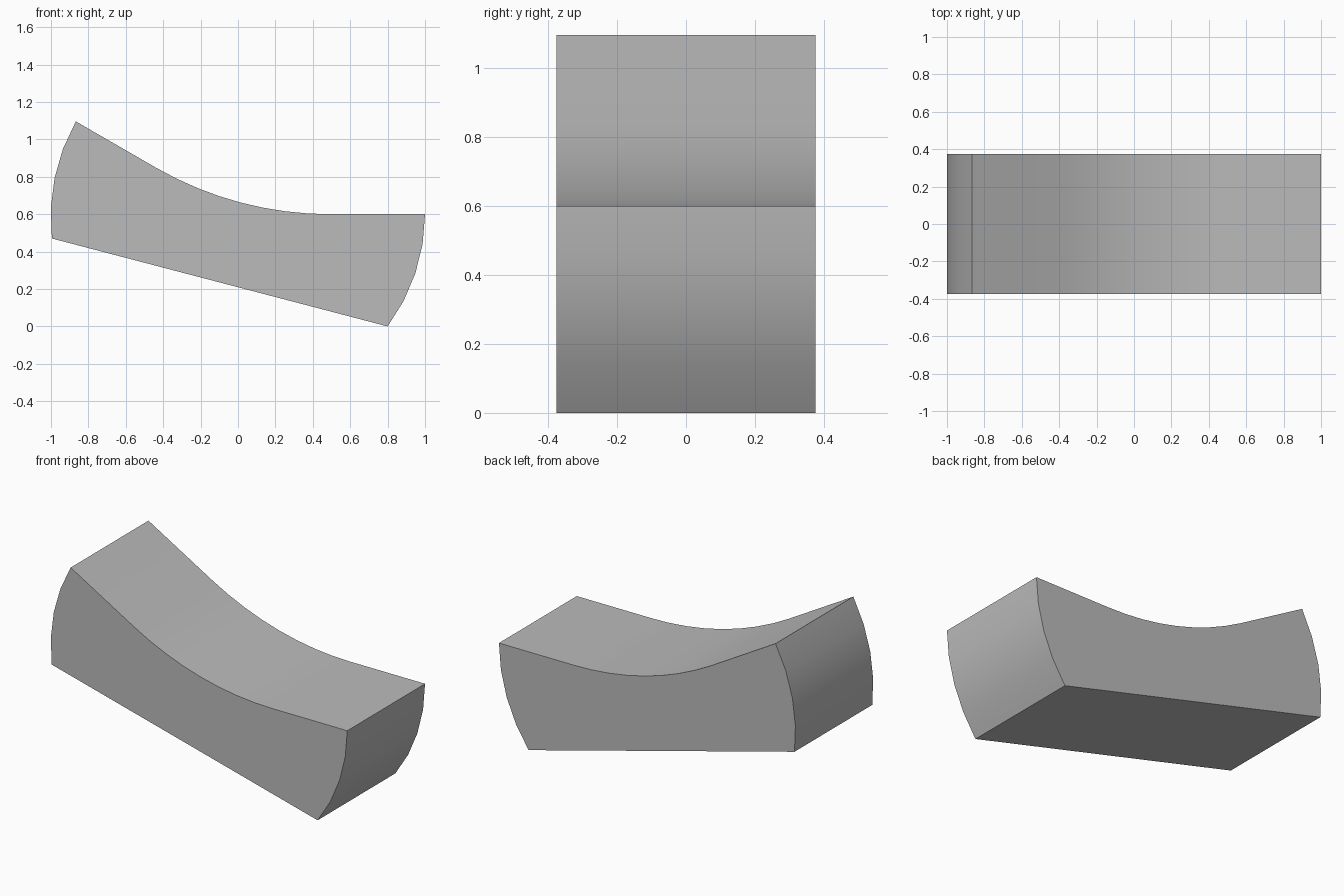
import bpy
import bmesh
import math
from mathutils import Vector

cube = bpy.data.objects.get("Cube")
if cube:
    bpy.data.objects.remove(cube, do_unlink=True)

HALF_WIDTH = 0.375


def arc(start, end, sagitta, steps):
    """Points of a circular arc that bulges to the right of start -> end."""
    a, b = Vector(start), Vector(end)
    chord = b - a
    length = chord.length
    radius = length ** 2 / (8 * sagitta) + sagitta / 2
    along = chord / length
    out = Vector((along.y, -along.x))
    centre = (a + b) / 2 - out * (radius - sagitta)
    half = math.asin(length / (2 * radius))
    angles = [half * (2 * i / steps - 1) for i in range(steps + 1)]
    return [centre + radius * (out * math.cos(t) + along * math.sin(t)) for t in angles]


# Side profile, counter-clockwise in x and z
profile = arc((0.8, 0), (1, 0.6), 0.051, 4)                       # right end
profile += reversed(arc((-0.434, 0.846), (0.5, 0.6), 0.0636, 8))  # hollow top
profile += reversed(arc((-0.995, 0.47), (-0.867, 1.096), -0.051, 4))  # left end

# Block: profile extruded across its width
bm = bmesh.new()
face = bm.faces.new([bm.verts.new((p.x, -HALF_WIDTH, p.y)) for p in profile])
result = bmesh.ops.extrude_face_region(bm, geom=[face])
moved = [v for v in result["geom"] if isinstance(v, bmesh.types.BMVert)]
bmesh.ops.translate(bm, verts=moved, vec=(0, 2 * HALF_WIDTH, 0))
bmesh.ops.recalc_face_normals(bm, faces=bm.faces)
mesh = bpy.data.meshes.new("curved_block")
bm.to_mesh(mesh)
bm.free()
block = bpy.data.objects.new("curved_block", mesh)
bpy.context.collection.objects.link(block)

# Plain grey material
grey = bpy.data.materials.new("grey")
grey.use_nodes = True
colour = (0.5, 0.5, 0.5, 1)
grey.diffuse_color = colour
grey.node_tree.nodes["Principled BSDF"].inputs["Base Color"].default_value = colour
mesh.materials.append(grey)

# Smooth curves, sharp corners
bpy.ops.object.select_all(action="DESELECT")
block.select_set(True)
bpy.context.view_layer.objects.active = block
bpy.ops.object.shade_smooth_by_angle(angle=math.radians(30))
